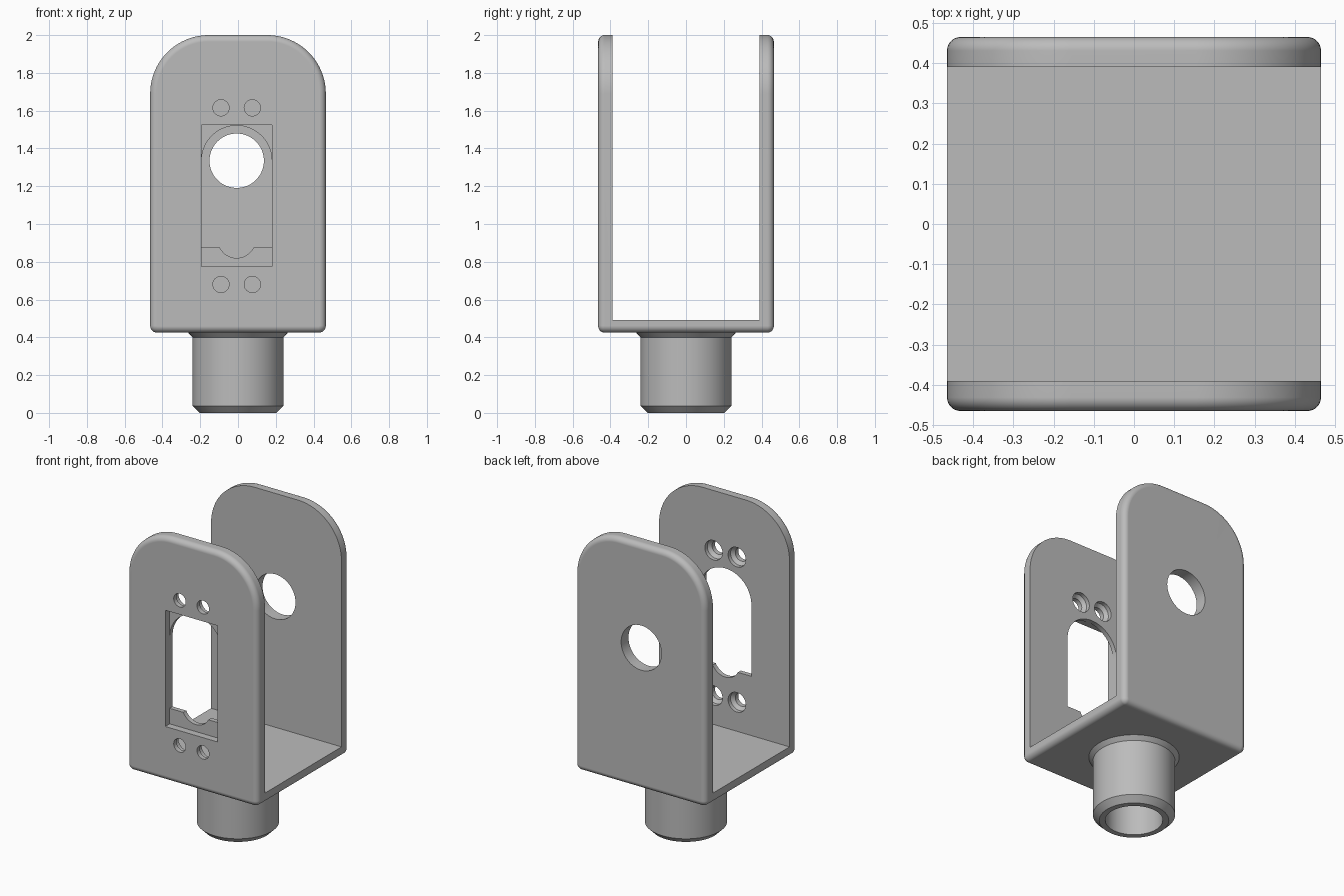
import bpy
import bmesh
from math import cos, sin, pi, radians

cube = bpy.data.objects.get("Cube")
if cube:
    bpy.data.objects.remove(cube, do_unlink=True)

grey = bpy.data.materials.new("plain grey")
grey.use_nodes = True
COLOUR = (0.5, 0.5, 0.5, 1)
grey.diffuse_color = COLOUR
grey.node_tree.nodes["Principled BSDF"].inputs["Base Color"].default_value = COLOUR

HALF = 0.465      # half width of the fork
INNER = 0.39      # inner face of each arm
BASE, FLOOR, TOP = 0.425, 0.493, 2.0
MID = -0.007      # centre line of the openings
AXIS = 1.335      # height of the pivot


def arc(cx, cz, r, start, end, n):
    """Points on an arc, angles in degrees."""
    angles = [radians(start + (end - start) * i / n) for i in range(n + 1)]
    return [(cx + r * cos(a), cz + r * sin(a)) for a in angles]


def finish(bm, name):
    bmesh.ops.recalc_face_normals(bm, faces=bm.faces[:])
    mesh = bpy.data.meshes.new(name)
    bm.to_mesh(mesh)
    bm.free()
    mesh.materials.append(grey)
    ob = bpy.data.objects.new(name, mesh)
    bpy.context.collection.objects.link(ob)
    return ob


def prism(outline, y0, y1):
    """Extrude an x-z outline along y."""
    bm = bmesh.new()
    face = bm.faces.new([bm.verts.new((x, y0, z)) for x, z in outline])
    out = bmesh.ops.extrude_face_region(bm, geom=[face])
    for v in out["geom"]:
        if isinstance(v, bmesh.types.BMVert):
            v.co.y = y1
    return bm


def lathe(profile, name, steps=72):
    """Spin an (r, z) profile round z."""
    bm = bmesh.new()
    verts = [bm.verts.new((r, 0, z)) for r, z in profile]
    edges = [bm.edges.new(p) for p in zip(verts, verts[1:])]
    bmesh.ops.spin(bm, geom=verts + edges, cent=(0, 0, 0), axis=(0, 0, 1),
                   angle=2 * pi, steps=steps, use_duplicate=False)
    bmesh.ops.remove_doubles(bm, verts=bm.verts[:], dist=0.0005)
    return finish(bm, name)


def select(ob):
    bpy.ops.object.select_all(action="DESELECT")
    ob.select_set(True)
    bpy.context.view_layer.objects.active = ob


def cut(target, cutter):
    select(target)
    mod = target.modifiers.new("cut", "BOOLEAN")
    mod.operation = "DIFFERENCE"
    mod.solver = "EXACT"
    mod.object = cutter
    bpy.ops.object.modifier_apply(modifier=mod.name)
    bpy.data.objects.remove(cutter, do_unlink=True)


def smooth(ob):
    select(ob)
    bpy.ops.object.shade_smooth_by_angle(angle=radians(28))
    ob.modifiers.new("even shading", "WEIGHTED_NORMAL").keep_sharp = True


def box(x0, x1, z0, z1):
    return [(x0, z0), (x1, z0), (x1, z1), (x0, z1)]


# Fork body: rounded outline with softened outer rims
R, r = 0.31, 0.036
outline = (arc(HALF - R, TOP - R, R, 0, 90, 20) + arc(R - HALF, TOP - R, R, 90, 180, 20)
           + arc(r - HALF, BASE + r, r, 180, 270, 6) + arc(HALF - r, BASE + r, r, 270, 360, 6))
bm = prism(outline, -HALF, HALF)
rims = [e for e in bm.edges
        if abs(e.verts[0].co.y - e.verts[1].co.y) < 0.001]
bmesh.ops.bevel(bm, geom=rims, offset=0.034, offset_type="OFFSET",
                segments=6, profile=0.5, affect="EDGES")
fork = finish(bm, "fork_body")

# Gap between the two arms
cut(fork, finish(prism(box(-1, 1, FLOOR, 3), -INNER, INNER), "gap_cutter"))

# Round pivot hole in the back arm
cut(fork, finish(prism(arc(MID, AXIS, 0.144, 0, 355, 71), 0.2, 0.7), "pivot_cutter"))

# Arched opening with a notch through the front arm
W = 0.186
opening = (arc(MID, AXIS, W, 0, 180, 36) + [(MID - W, 0.875)]
           + arc(MID, 0.92, 0.1, 207, 333, 16) + [(MID + W, 0.875)])
cut(fork, finish(prism(opening, -0.7, -0.2), "opening_cutter"))

# Shallow rectangular recess on the outer face of the front arm
cut(fork, finish(prism(box(MID - W, MID + W, 0.775, AXIS + W + 0.003), -0.7, -0.42),
                 "recess_cutter"))

# Four screw holes, countersunk from the inside
for x in (MID - 0.083, MID + 0.083):
    for z in (0.68, 1.615):
        screw = lathe([(0, -0.3), (0.043, -0.3), (0.043, 0.03), (0.063, 0.05),
                       (0.063, 0.3), (0, 0.3)], "screw_cutter", 32)
        screw.rotation_euler.x = -pi / 2
        screw.location = (x, -HALF, z)
        bpy.context.view_layer.update()
        cut(fork, screw)
smooth(fork)

# Hollow shank with chamfered end and flared collar
shank = lathe([(0, 0.42), (0.168, 0.42), (0.168, 0), (0.203, 0), (0.24, 0.037),
               (0.24, 0.4), (0.265, 0.426), (0.265, 0.45), (0, 0.45)], "shank")
smooth(shank)
